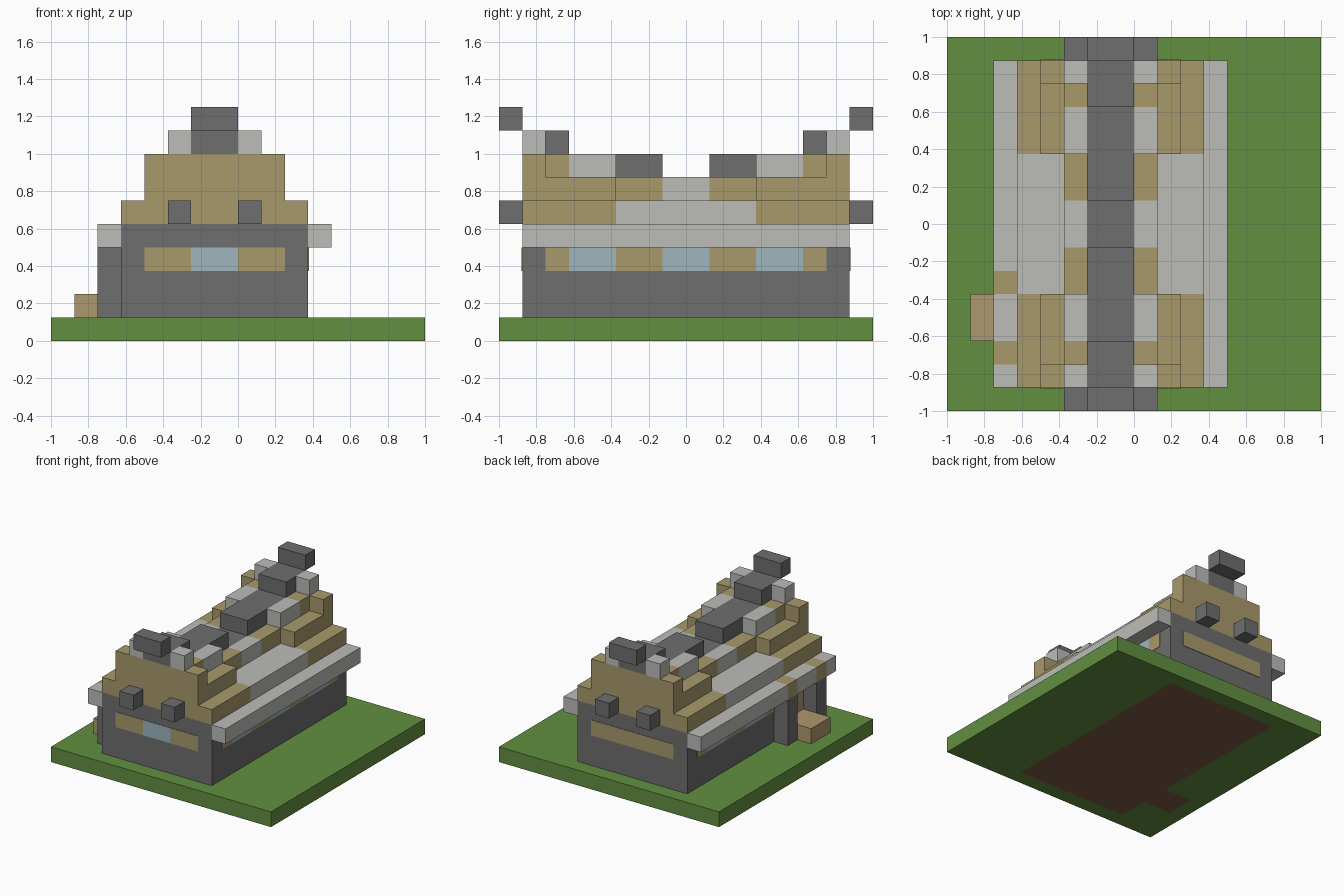
import bpy
import bmesh
from mathutils import Vector

if "Cube" in bpy.data.objects:
    bpy.data.objects.remove(bpy.data.objects["Cube"], do_unlink=True)

UNIT = 1 / 8        # edge of one building block
RIDGE_X = -1        # house centre line, in blocks
SKIN = 0.03         # plate thickness, in blocks


def make_material(name, red, green, blue):
    """Flat material from display colour values."""
    linear = [((c / 255 + 0.055) / 1.055) ** 2.4 for c in (red, green, blue)] + [1]
    material = bpy.data.materials.new(name)
    material.use_nodes = True
    material.diffuse_color = linear
    shader = material.node_tree.nodes["Principled BSDF"]
    shader.inputs["Base Color"].default_value = linear
    shader.inputs["Roughness"].default_value = 0.9
    return material


grass = make_material("grass green", 98, 143, 64)
soil = make_material("soil brown", 124, 92, 72)
stone = make_material("dark stone", 110, 110, 110)
slate = make_material("pale grey", 188, 189, 185)
timber = make_material("tan timber", 169, 154, 108)
plank = make_material("step plank", 174, 152, 110)
glass = make_material("pale blue glass", 157, 182, 190)


def blocks(name, material, *boxes):
    """One object from boxes, each given as x, y and z spans in blocks."""
    bm = bmesh.new()
    for spans in boxes:
        low = Vector([min(span) for span in spans])
        high = Vector([max(span) for span in spans])
        cube = bmesh.ops.create_cube(bm, size=1)
        for vert in cube["verts"]:
            vert.co = [(lo + (hi - lo) * (c + 0.5)) * UNIT
                       for lo, hi, c in zip(low, high, vert.co)]
    mesh = bpy.data.meshes.new(name)
    bm.to_mesh(mesh)
    bm.free()
    mesh.materials.append(material)
    obj = bpy.data.objects.new(name, mesh)
    bpy.context.collection.objects.link(obj)
    return obj


def mirrored(name, material, across, along, height):
    """Boxes mirrored over the ridge line and front to back.
    A span starting at zero becomes one box through the middle."""
    def both(span):
        near, far = span
        return [(-far, far)] if near == 0 else [span, (-far, -near)]
    blocks(name, material, *[((RIDGE_X + x[0], RIDGE_X + x[1]), y, height)
                             for x in both(across) for y in both(along)])


# Ground with the soil footprint underneath
blocks("lawn", grass, ((-8, 8), (-8, 8), (SKIN, 1)))
blocks("lawn_rim", grass,
       ((-8, -7), (-8, 8), (0, SKIN)), ((3, 8), (-8, 8), (0, SKIN)),
       ((-7, 3), (7, 8), (0, SKIN)), ((-7, 3), (-8, -7), (0, SKIN)),
       ((-7, -5), (-3, 7), (0, SKIN)), ((-7, -5), (-7, -5), (0, SKIN)))
blocks("soil_footprint", soil,
       ((-5, 3), (-7, 7), (0, SKIN)), ((-7, -5), (-5, -3), (0, SKIN)))

# Walls and porch
mirrored("walls", stone, (0, 4), (0, 7), (1, 5))
blocks("porch_posts", stone, *[((-6, -5), (y, y + 1), (1, 4)) for y in (-6, -3)])
blocks("door_step", plank, ((-7, -5), (-5, -3), (1, 2)))
blocks("door", plank, ((-5 - SKIN, -5), (-5, -3), (2, 4)))

# Window bands: timber with glass panes, as thin plates on the walls
band = (3, 4)
right_skin, left_skin = (3, 3 + SKIN), (-5 - SKIN, -5)
front_skin, back_skin = (-7 - SKIN, -7), (7, 7 + SKIN)
blocks("right_window_frames", timber,
       *[(right_skin, span, band) for span in ((-6, -5), (-3, -1), (1, 3), (5, 6))])
blocks("right_windows", glass,
       *[(right_skin, (y - 1, y + 1), band) for y in (-4, 0, 4)])
blocks("left_window_frames", timber,
       *[(left_skin, span, band) for span in ((-2, -1), (1, 3), (5, 6))])
blocks("left_windows", glass,
       *[(left_skin, (y - 1, y + 1), band) for y in (0, 4)])
blocks("front_window_frames", timber,
       *[(span, front_skin, band) for span in ((-4, -2), (0, 2))])
blocks("front_window", glass, ((-2, 0), front_skin, band))
blocks("back_panel", timber, ((-4, 2), back_skin, band))

# Eaves, with timber ends above the porch posts
eave = (4, 5)
blocks("right_eave", slate, ((3, 4), (-7, 7), eave))
blocks("left_eave", slate,
       *[((-6, -5), span, eave) for span in ((-7, -6), (-5, -3), (-2, 7))])
blocks("left_eave_timber", timber,
       *[((-6, -5), (y, y + 1), eave) for y in (-6, -3)])

# Stepped roof, rising towards both gables
mirrored("lower_roof_slate", slate, (0, 4), (0, 3), (5, 6))
mirrored("lower_roof_timber", timber, (0, 4), (3, 7), (5, 6))
mirrored("middle_roof_slate", slate, (1, 2), (0, 1), (6, 7))
mirrored("middle_roof_timber", timber, (0, 2), (1, 3), (6, 7))
mirrored("middle_roof_ends", timber, (0, 3), (3, 7), (6, 7))
mirrored("upper_roof_slate", slate, (1, 2), (3, 5), (7, 8))
mirrored("upper_roof_timber", timber, (0, 2), (5, 6), (7, 8))
mirrored("gable_tops", timber, (0, 3), (6, 7), (7, 8))
mirrored("gable_caps", slate, (1, 2), (6, 7), (8, 9))

# Dark ridge stones and the beams poking out of the gables
mirrored("ridge_centre", stone, (0, 1), (0, 1), (6, 7))
mirrored("ridge_middle", stone, (0, 1), (1, 5), (7, 8))
mirrored("ridge_ends", stone, (0, 1), (5, 7), (8, 9))
mirrored("ridge_horns", stone, (0, 1), (7, 8), (9, 10))
mirrored("gable_beams", stone, (1, 2), (7, 8), (5, 6))
